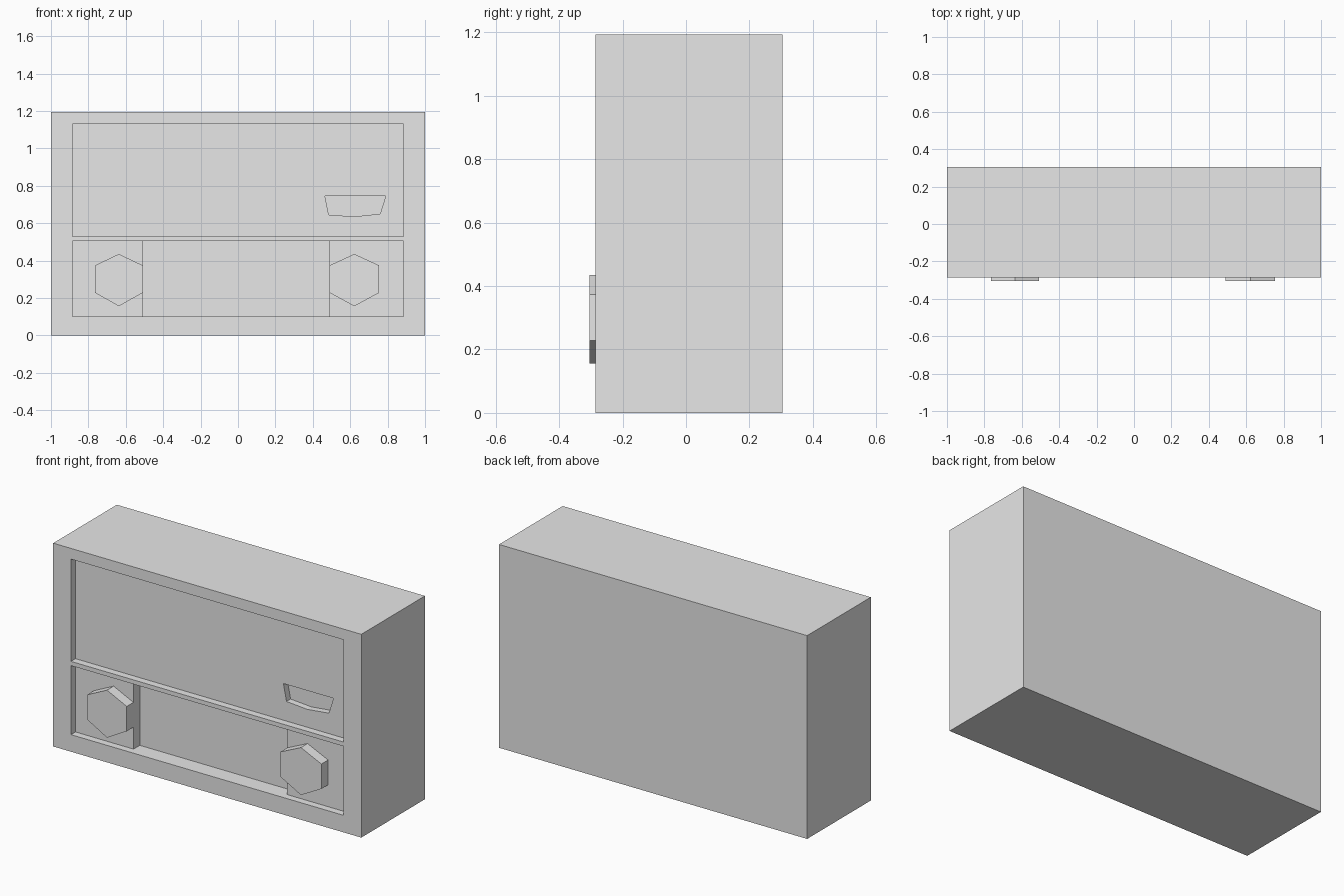
import bpy
import bmesh

if "Cube" in bpy.data.objects:
    bpy.data.objects.remove(bpy.data.objects["Cube"])

grey = bpy.data.materials.new("light_grey")
grey.use_nodes = True
grey.diffuse_color = (0.8, 0.8, 0.8, 1)
grey.node_tree.nodes["Principled BSDF"].inputs["Base Color"].default_value = (0.8, 0.8, 0.8, 1)

FRONT, BACK = -0.285, 0.305
PANEL = FRONT + 0.042      # floor of the shallow recesses
SLOT = FRONT + 0.10        # floor of the middle slot
POCKET = FRONT + 0.08      # floor of the handle pocket
PROUD = FRONT - 0.02       # front of the knobs


def prism(name, outline, y0, y1):
    """Extrude an (x, z) outline along y."""
    bm = bmesh.new()
    near = bm.faces.new([bm.verts.new((x, y0, z)) for x, z in outline])
    far = bmesh.ops.extrude_face_region(bm, geom=[near])["geom"]
    for v in far:
        if isinstance(v, bmesh.types.BMVert):
            v.co.y = y1
    bmesh.ops.recalc_face_normals(bm, faces=bm.faces)
    mesh = bpy.data.meshes.new(name)
    bm.to_mesh(mesh)
    bm.free()
    mesh.materials.append(grey)
    ob = bpy.data.objects.new(name, mesh)
    bpy.context.collection.objects.link(ob)
    return ob


def rect(x0, x1, z0, z1):
    return [(x0, z0), (x1, z0), (x1, z1), (x0, z1)]


def carve(target, name, outline, floor):
    """Cut a recess from the front down to the given floor."""
    cutter = prism(name, outline, FRONT - 0.1, floor)
    cutter.hide_render = True
    cutter.hide_set(True)
    mod = target.modifiers.new(name, 'BOOLEAN')
    mod.operation = 'DIFFERENCE'
    mod.solver = 'EXACT'
    mod.object = cutter
    bpy.context.view_layer.objects.active = target
    bpy.ops.object.modifier_apply(modifier=name)
    bpy.data.objects.remove(cutter)


# Cabinet body with its recesses
body = prism("body", rect(-1, 1, 0, 1.193), FRONT, BACK)
carve(body, "upper_recess", rect(-0.885, 0.885, 0.53, 1.13), PANEL)
carve(body, "lower_recess", rect(-0.885, 0.885, 0.10, 0.505), PANEL)
carve(body, "middle_slot", rect(-0.508, 0.488, 0.10, 0.505), SLOT)
carve(body, "handle_pocket", [(0.465, 0.745), (0.485, 0.645), (0.62, 0.635),
                              (0.76, 0.65), (0.79, 0.745)], POCKET)

# Six-sided knobs
for name, x0, x1 in (("right_knob", -0.765, -0.509), ("left_knob", 0.489, 0.755)):
    mid = (x0 + x1) / 2
    prism(name, [(mid, 0.435), (x0, 0.374), (x0, 0.228),
                 (mid, 0.156), (x1, 0.228), (x1, 0.374)], PROUD, PANEL)
